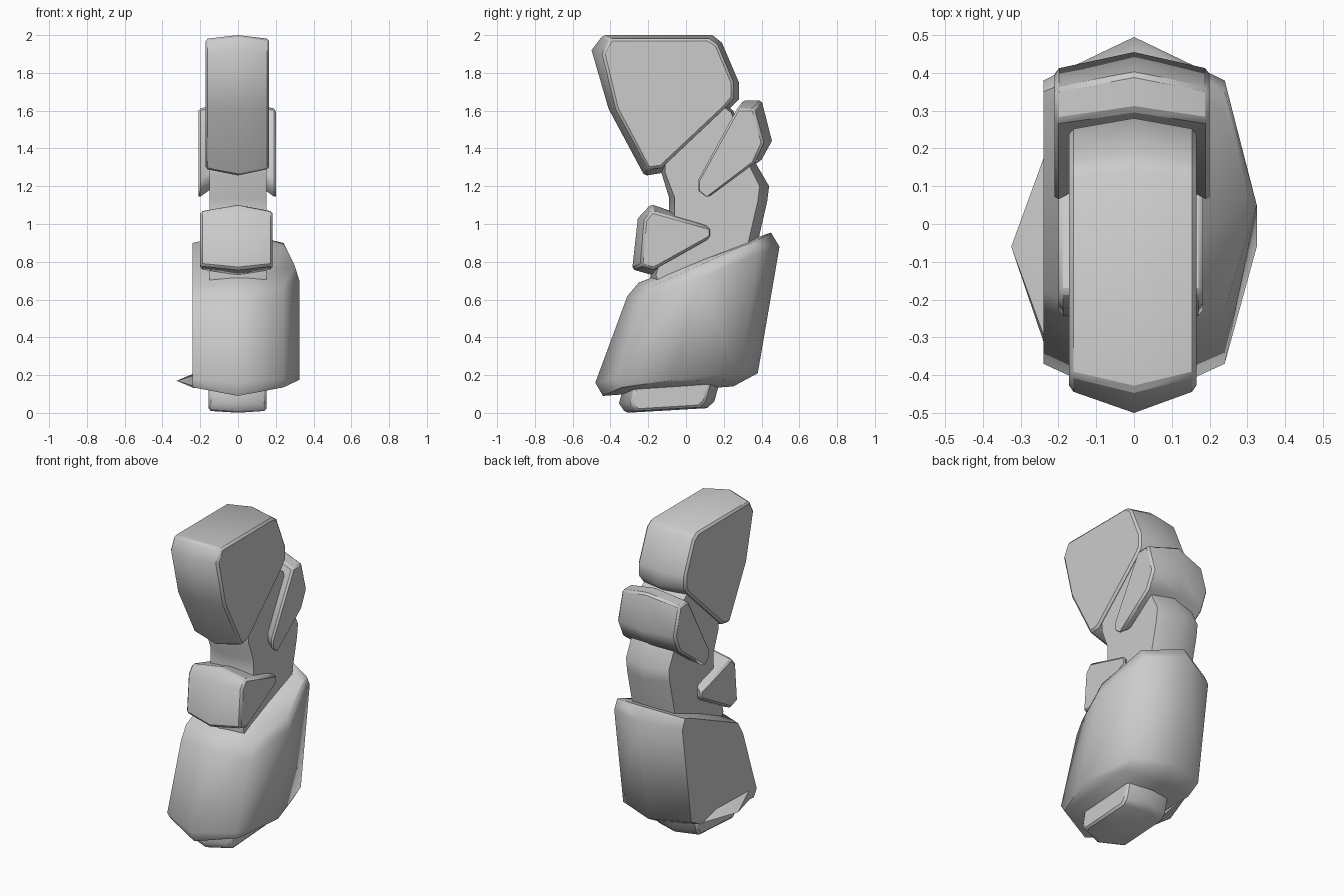
import bpy, bmesh


def finish(bm, name, bevel=0.0):
    bmesh.ops.recalc_face_normals(bm, faces=bm.faces[:])
    me = bpy.data.meshes.new(name)
    bm.to_mesh(me)
    bm.free()
    ob = bpy.data.objects.new(name, me)
    bpy.context.collection.objects.link(ob)
    bpy.ops.object.select_all(action='DESELECT')
    ob.select_set(True)
    bpy.context.view_layer.objects.active = ob
    bpy.ops.object.shade_smooth_by_angle(angle=0.9)
    if bevel:
        m = ob.modifiers.new("edge", 'BEVEL')
        m.width, m.segments = bevel, 1
        m.limit_method, m.angle_limit = 'ANGLE', 0.9
    return ob


def ridged(name, centre, side, x0, x1, bevel=0.012):
    """Block with a ridge at x=0: (y, z) profiles for the middle and both sides."""
    bm = bmesh.new()
    rings = [[bm.verts.new((x, y, z)) for y, z in prof]
             for x, prof in ((x0, side), (0, centre), (x1, side))]
    n = len(centre)
    for a, b in zip(rings, rings[1:]):
        for i in range(n):
            j = (i + 1) % n
            bm.faces.new((a[i], a[j], b[j], b[i]))
    bm.faces.new(rings[0])
    bm.faces.new(rings[-1])
    return finish(bm, name, bevel)


def hull(name, points):
    bm = bmesh.new()
    for p in points:
        bm.verts.new(p)
    res = bmesh.ops.convex_hull(bm, input=bm.verts[:])
    loose = [v for v in bm.verts if not v.link_faces]
    bmesh.ops.delete(bm, geom=loose, context='VERTS')
    bmesh.ops.dissolve_limit(bm, angle_limit=0.02, verts=bm.verts[:], edges=bm.edges[:])
    return finish(bm, name)


# Large upper block
ridged("upper_block",
       [(-.50, 1.92), (-.44, 2.0), (.14, 2.0), (.19, 1.96), (.28, 1.75),
        (.28, 1.66), (.23, 1.61), (-.13, 1.27), (-.22, 1.255), (-.41, 1.61)],
       [(-.44, 1.90), (-.40, 1.98), (.12, 1.98), (.165, 1.95), (.25, 1.75),
        (.25, 1.67), (.21, 1.62), (-.13, 1.30), (-.20, 1.29), (-.37, 1.61)],
       -.172, .165)

# Connecting stem
ridged("stem",
       [(.20, 1.64), (.25, 1.60), (.37, 1.32), (.44, 1.20), (.43, 1.12), (.37, .86),
        (-.16, .63), (-.19, .72), (-.09, 1.04), (-.09, 1.14), (-.13, 1.27), (-.12, 1.33)],
       [(.20, 1.62), (.24, 1.59), (.33, 1.32), (.39, 1.20), (.38, 1.12), (.32, .86),
        (-.13, .66), (-.16, .73), (-.06, 1.04), (-.06, 1.14), (-.11, 1.27), (-.11, 1.34)],
       -.152, .15, 0)

# Rear pad wrapping the stem
ridged("rear_pad",
       [(.17, 1.34), (.18, 1.30), (.22, 1.28), (.40, 1.34), (.455, 1.44), (.40, 1.655), (.30, 1.655)],
       [(.06, 1.23), (.06, 1.17), (.11, 1.13), (.36, 1.32), (.41, 1.43), (.36, 1.61), (.27, 1.61)],
       -.21, .20)

# Front pad
ridged("front_pad",
       [(-.285, .76), (-.255, 1.03), (-.185, 1.105), (.0, 1.04), (.0, .85), (-.18, .73)],
       [(-.24, .78), (-.22, 1.02), (-.18, 1.07), (.135, .98), (.135, .93), (-.17, .76)],
       -.20, .183)

# Heavy lower body, bulging on its right side
mid = [(-.48, .16), (-.44, .09), (.25, .14), (.38, .21), (.495, .88),
       (.45, .955), (.38, .93), (-.25, .69), (-.31, .62)]
flank = [(-.37, .18), (-.34, .135), (.20, .17), (.29, .22), (.38, .84),
         (.35, .90), (.30, .885), (-.18, .67), (-.23, .59)]
hull("lower_body",
     [(0, y, z) for y, z in mid] +
     [(s * .24, y, z) for s in (-1, 1) for y, z in flank] +
     [(.325, -.06, .175), (.325, .05, .70), (.30, .07, .78)])

# Thin spur on the left of the lower body
hull("side_spur", [(-.325, -.06, .17), (-.23, .20, .17), (-.23, -.34, .14),
                   (-.23, -.32, .20), (-.23, .05, .21), (-.23, -.06, .13)])

# Foot
ridged("foot",
       [(-.355, .05), (-.32, .0), (.11, .025), (.15, .06), (.18, .17), (-.33, .14)],
       [(-.29, .05), (-.26, .01), (.07, .03), (.10, .06), (.13, .17), (-.27, .14)],
       -.155, .15)
